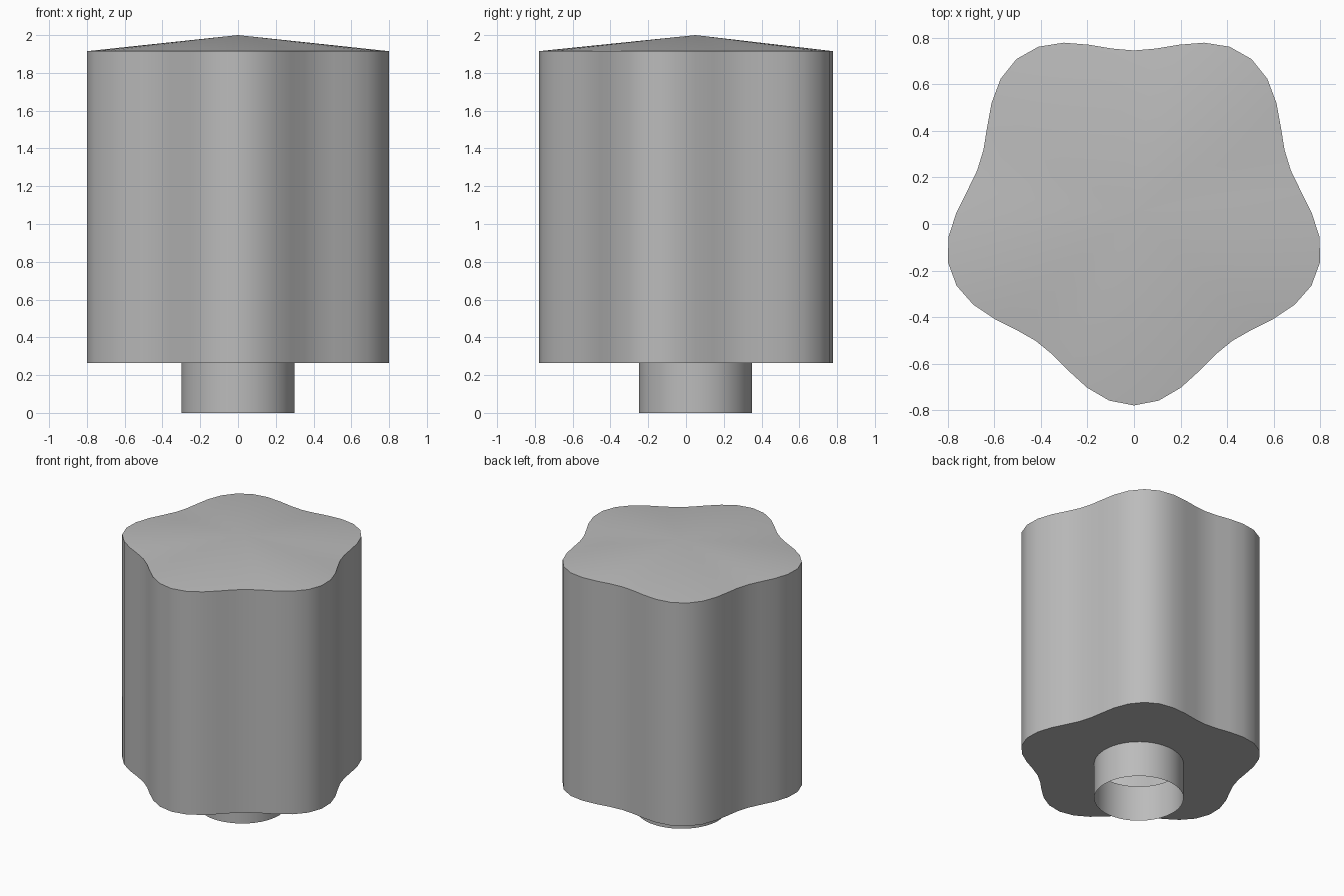
import bpy, bmesh, math

if "Cube" in bpy.data.objects:
    bpy.data.objects.remove(bpy.data.objects["Cube"])

N = 48          # sides around the axis
CY = 0.0505     # axis offset in y, so that the five lobes are centred


def circle(a):
    return 0.3


def lobed(a):
    # five lobes, one pointing to the front (-y)
    return 0.762 + 0.0675 * math.cos(5 * (a + math.pi / 2))


def ring(bm, radius, z):
    verts = []
    for i in range(N):
        a = 2 * math.pi * i / N
        r = radius(a)
        verts.append(bm.verts.new((r * math.cos(a), CY + r * math.sin(a), z)))
    return verts


# One shell: open round neck, flat underside, lobed wall, shallow cone lid
bm = bmesh.new()
rings = [ring(bm, f, z) for f, z in
         ((circle, 0.0), (circle, 0.265), (lobed, 0.265), (lobed, 1.915))]
for low, high in zip(rings, rings[1:]):
    for i in range(N):
        j = (i + 1) % N
        bm.faces.new((low[i], low[j], high[j], high[i]))
apex = bm.verts.new((0, CY, 2.0))
top = rings[-1]
for i in range(N):
    bm.faces.new((top[i], top[(i + 1) % N], apex))

mesh = bpy.data.meshes.new("lobed_cap")
bm.to_mesh(mesh)
bm.free()

grey = bpy.data.materials.new("plain grey")
grey.diffuse_color = (0.5, 0.5, 0.5, 1)
grey.use_nodes = True
grey.node_tree.nodes["Principled BSDF"].inputs["Base Color"].default_value = grey.diffuse_color
mesh.materials.append(grey)

obj = bpy.data.objects.new("lobed_cap", mesh)
bpy.context.collection.objects.link(obj)
bpy.context.view_layer.objects.active = obj
obj.select_set(True)
bpy.ops.object.shade_smooth_by_angle(angle=math.radians(40))
